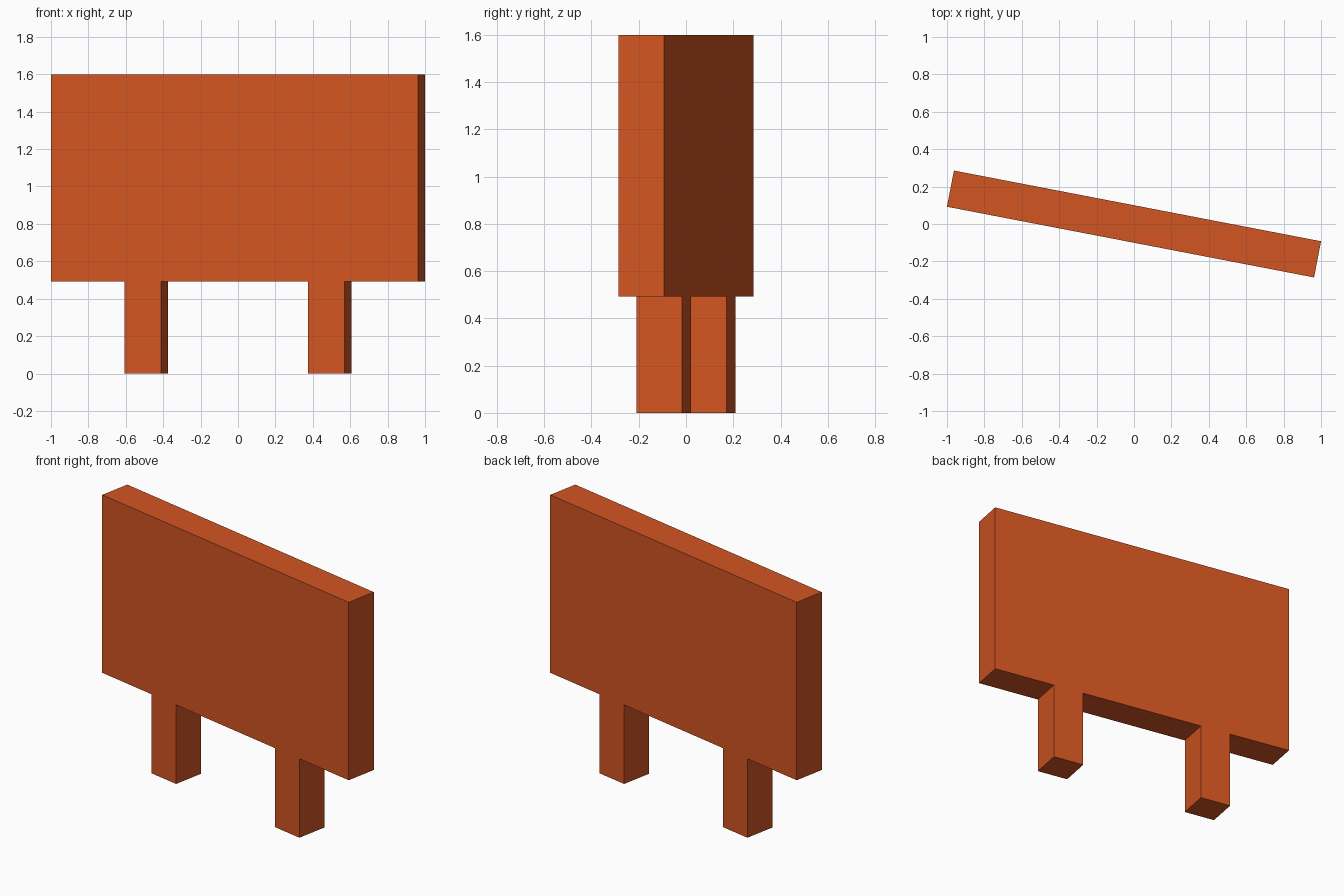
import bpy
import bmesh
from math import radians
from mathutils import Matrix

cube = bpy.data.objects.get("Cube")
if cube:
    bpy.data.objects.remove(cube, do_unlink=True)

# Single orange paint
COLOUR = (0.65, 0.09, 0.016, 1)
orange = bpy.data.materials.new("burnt_orange")
orange.use_nodes = True
orange.diffuse_color = COLOUR
orange.node_tree.nodes["Principled BSDF"].inputs["Base Color"].default_value = COLOUR

THICK = 0.197
LEG_TOP = 0.492
TOP = 1.6
TURN = Matrix.Rotation(radians(-10.9), 4, "Z")


def block(name, x, width, bottom, top):
    """Upright block along the turned board line."""
    bm = bmesh.new()
    bmesh.ops.create_cube(bm, size=1)
    bmesh.ops.scale(bm, vec=(width, THICK, top - bottom), verts=bm.verts)
    bmesh.ops.translate(bm, vec=(x, 0, (top + bottom) / 2), verts=bm.verts)
    mesh = bpy.data.meshes.new(name)
    bm.to_mesh(mesh)
    bm.free()
    mesh.materials.append(orange)
    obj = bpy.data.objects.new(name, mesh)
    obj.matrix_world = TURN
    bpy.context.collection.objects.link(obj)


# Board panel
block("board", 0, 1.999, LEG_TOP, TOP)

# Two square legs
for side, x in (("right", -0.5), ("left", 0.5)):
    block(side + "_leg", x, 0.199, 0, LEG_TOP)
